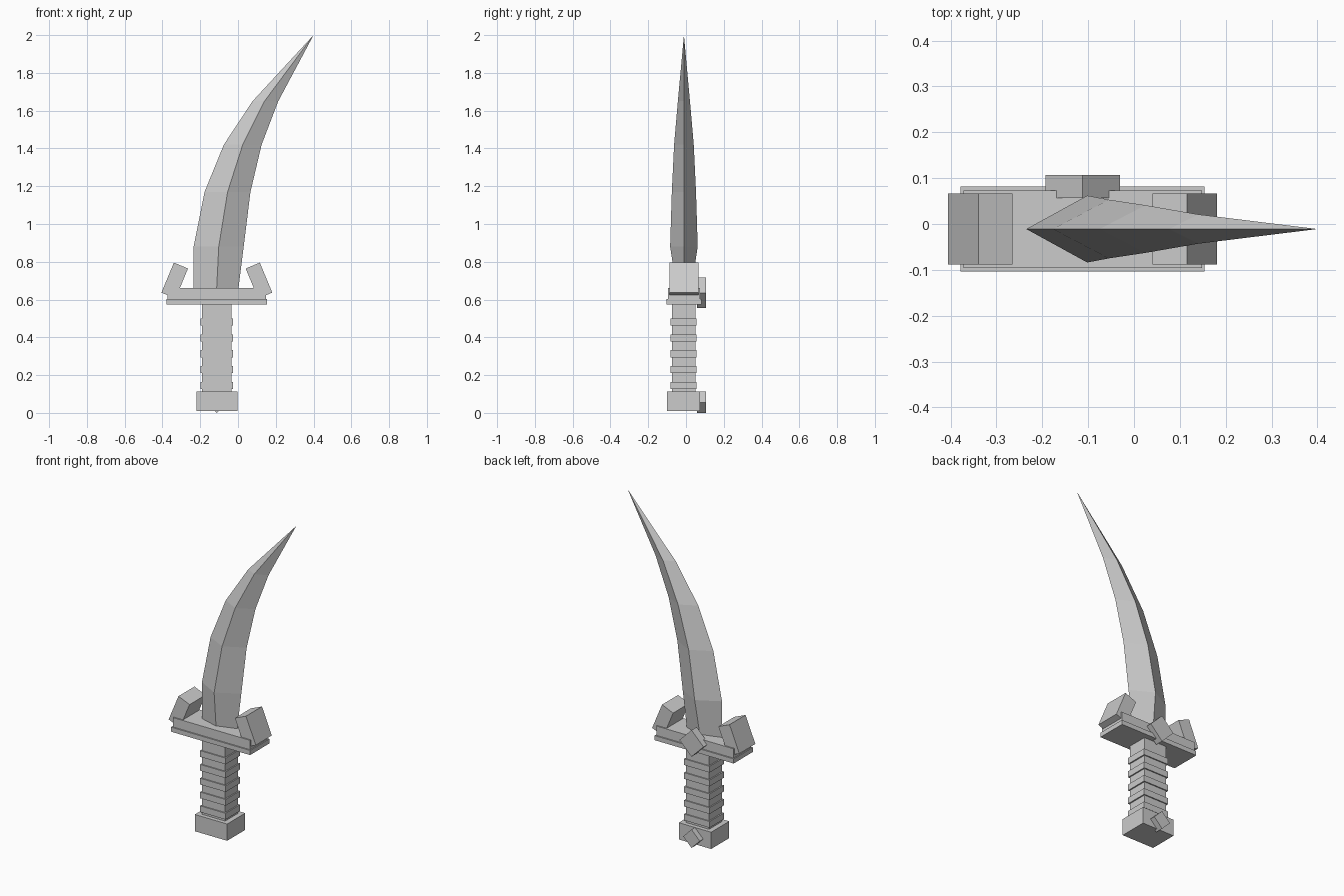
import bpy, bmesh, math
from mathutils import Matrix, Vector

cube = bpy.data.objects.get("Cube")
if cube:
    bpy.data.objects.remove(cube, do_unlink=True)

CX, CY = -0.112, -0.011  # axis of the hilt

steel = bpy.data.materials.new("plain_grey")
steel.use_nodes = True
GREY = (0.6, 0.6, 0.6, 1)
steel.diffuse_color = GREY
steel.node_tree.nodes["Principled BSDF"].inputs["Base Color"].default_value = GREY


def finish(name, bm):
    bmesh.ops.recalc_face_normals(bm, faces=bm.faces)
    mesh = bpy.data.meshes.new(name)
    bm.to_mesh(mesh)
    bm.free()
    mesh.materials.append(steel)
    obj = bpy.data.objects.new(name, mesh)
    bpy.context.collection.objects.link(obj)
    return obj


def box(name, centre, size, turn=0.0):
    """Box turned about the y axis."""
    bm = bmesh.new()
    m = (Matrix.Translation(centre) @ Matrix.Rotation(turn, 4, 'Y')
         @ Matrix.Diagonal((*size, 1)))
    bmesh.ops.create_cube(bm, size=1, matrix=m)
    return finish(name, bm)


# Pommel and grip with raised bands
box("pommel", (CX, CY - 0.002, 0.061), (0.218, 0.174, 0.102))
box("grip", (CX, CY - 0.002, 0.34), (0.156, 0.124, 0.48))
for i in range(5):
    box(f"grip_band_{i + 1}", (CX, CY - 0.002, 0.145 + 0.084 * i), (0.172, 0.138, 0.038))

# Stepped guard
box("guard_base", (CX, CY, 0.589), (0.532, 0.185, 0.028))
box("guard_top", (CX, CY, 0.63), (0.52, 0.169, 0.06))

# Leaning prongs, mirrored about the hilt axis
lean = math.radians(22.6)
for side, name in ((1, "left_prong"), (-1, "right_prong")):
    along = Vector((-side * math.sin(lean), 0, math.cos(lean)))
    top = Vector((CX + side * 0.19, CY, 0.78))
    box(name, top - along * 0.086, (0.081, 0.154, 0.172), -side * lean)

# Diamond studs on the back
for name, z, half in (("guard_stud", 0.636, 0.081), ("pommel_stud", 0.056, 0.056)):
    edge = half * math.sqrt(2)
    box(name, (CX, 0.082, z), (edge, 0.05, edge), math.pi / 4)

# Curved blade: diamond sections of (height, back edge, ridge, cutting edge, half thickness)
sections = [
    (0.64, -0.235, -0.114, 0.0, 0.036),
    (0.88, -0.235, -0.102, 0.03, 0.073),
    (1.17, -0.177, -0.055, 0.066, 0.064),
    (1.42, -0.075, 0.025, 0.125, 0.052),
    (1.65, 0.077, 0.14, 0.213, 0.032),
]
bm = bmesh.new()
rings = [[bm.verts.new(p) for p in ((a, CY, z), (m, CY - t, z), (b, CY, z), (m, CY + t, z))]
         for z, a, m, b, t in sections]
tip = bm.verts.new((0.4, CY, 2.0))
bm.faces.new(rings[0])
for low, high in zip(rings, rings[1:]):
    for k in range(4):
        n = (k + 1) % 4
        bm.faces.new((low[k], low[n], high[n], high[k]))
for k in range(4):
    bm.faces.new((rings[-1][k], rings[-1][(k + 1) % 4], tip))
finish("blade", bm)
